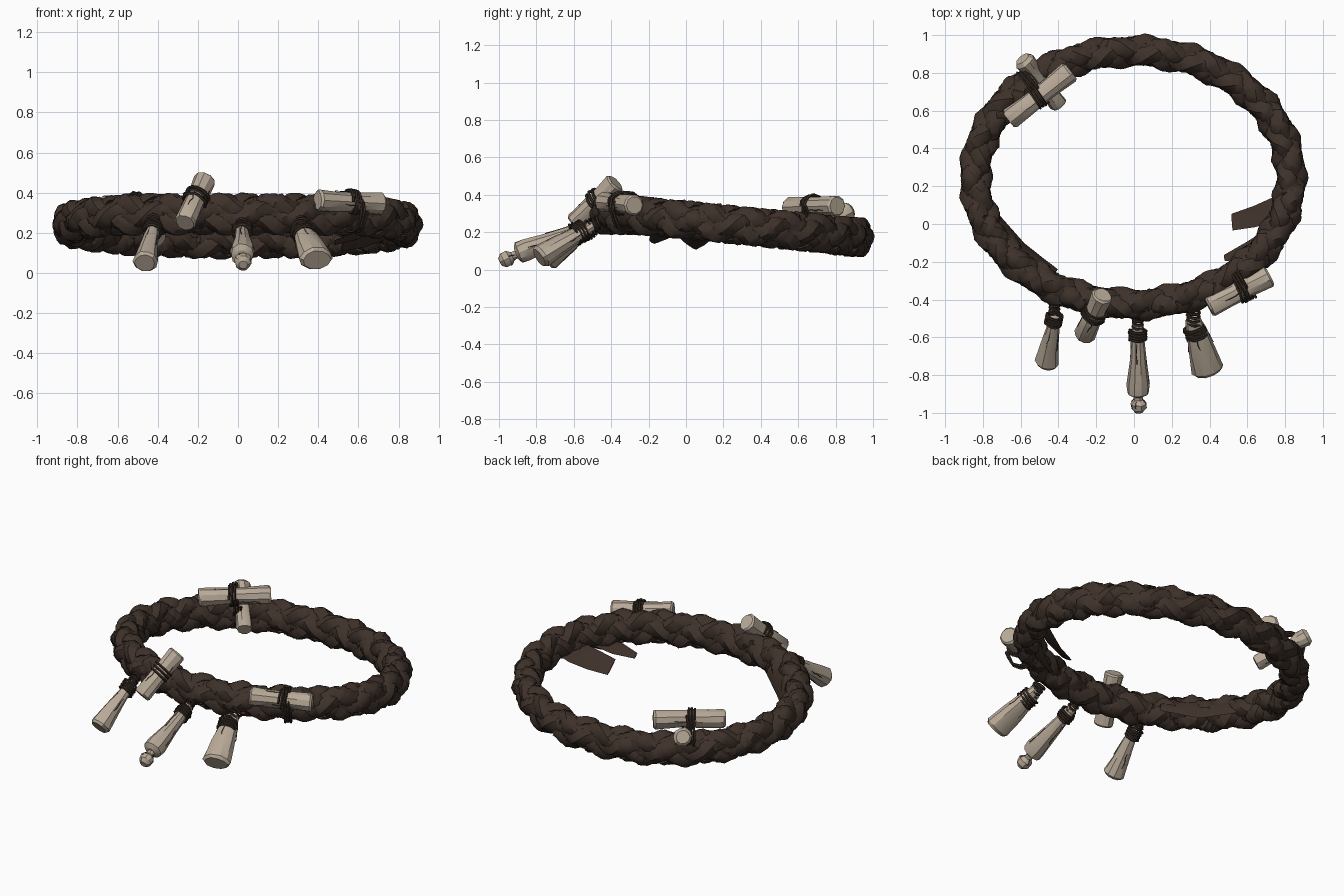
import bpy, bmesh, random
from math import sin, cos, pi, radians
from mathutils import Vector

random.seed(4)
if "Cube" in bpy.data.objects:
    bpy.data.objects.remove(bpy.data.objects["Cube"])


def material(name, rgb):
    m = bpy.data.materials.new(name)
    m.use_nodes = True
    m.diffuse_color = (*rgb, 1)
    bsdf = m.node_tree.nodes["Principled BSDF"]
    bsdf.inputs["Base Color"].default_value = (*rgb, 1)
    bsdf.inputs["Roughness"].default_value = 0.8
    return m


LEATHER = material("dark leather", (0.048, 0.031, 0.023))
BONE = material("weathered bone", (0.48, 0.40, 0.315))
CORD = material("binding cord", (0.038, 0.025, 0.018))
UP = Vector((0, 0, 1))


def sweep(name, stations, mat, sides=8, closed=False, bend=0.0, rough=0.0, angle=40):
    """Skin an oval section along stations of (position, outward, half width, half depth)."""
    bm = bmesh.new()
    n = len(stations)
    rings = []
    for i, (p, out, w, h) in enumerate(stations):
        a = stations[(i - 1) % n if closed else max(i - 1, 0)][0]
        b = stations[(i + 1) % n if closed else min(i + 1, n - 1)][0]
        tangent = (b - a).normalized()
        side = tangent.cross(out).normalized()
        out = side.cross(tangent)
        ring = []
        for k in range(sides):
            t = 2 * pi * k / sides
            s = 1 + random.uniform(-rough, rough)
            ring.append(bm.verts.new(p + side * (w * s * cos(t))
                                     + out * (h * s * sin(t) - bend * cos(t) ** 2)))
        rings.append(ring)
    for i in range(n if closed else n - 1):
        r, q = rings[i], rings[(i + 1) % n]
        for k in range(sides):
            j = (k + 1) % sides
            bm.faces.new((r[k], r[j], q[j], q[k]))
    if not closed:
        bm.faces.new(rings[0])
        bm.faces.new(rings[-1])
    bmesh.ops.recalc_face_normals(bm, faces=bm.faces)
    me = bpy.data.meshes.new(name)
    bm.to_mesh(me)
    bm.free()
    me.materials.append(mat)
    me.shade_smooth()
    me.set_sharp_from_angle(angle=radians(angle))
    ob = bpy.data.objects.new(name, me)
    bpy.context.collection.objects.link(ob)


def ring_frame(u):
    """Centre and outward normal of the tilted oval the braid follows."""
    y = 0.245 + 0.67 * sin(u)
    centre = Vector((-0.005 + 0.835 * cos(u), y, 0.265 - 0.1 * y - 0.08 * max(0, -0.25 - y)))
    return centre, Vector((0.67 * cos(u), 0.835 * sin(u), 0)).normalized()


# Braid: a hidden core with three strands wound each way, weaving over and under
SEGS, TURNS, PER_WAY = 420, 7, 3
core = []
for i in range(SEGS // 4):
    c, nrm = ring_frame(8 * pi * i / SEGS)
    core.append((c, nrm, 0.078, 0.058))
sweep("braid_core", core, LEATHER, closed=True)

for direction in (1, -1):
    for k in range(PER_WAY):
        strand = []
        for i in range(SEGS):
            u = 2 * pi * i / SEGS
            c, nrm = ring_frame(u)
            phi = direction * TURNS * u + 2 * pi * k / PER_WAY
            out = nrm * cos(phi) + UP * sin(phi)
            weave = direction * cos(PER_WAY * TURNS * u)
            r = 0.062 + 0.012 * weave + random.uniform(-0.003, 0.003)
            pos = c + r * (nrm * cos(phi) + UP * 1.25 * sin(phi))
            strand.append((pos, out, 0.054 * random.uniform(0.9, 1.08), 0.02))
        sweep("braid_strand", strand, LEATHER, closed=True, bend=0.017, rough=0.05)


def flap(name, points, widths, out):
    """Loose flat end of a leather strand."""
    sweep(name, [(Vector(p), Vector(out), w, 0.008) for p, w in zip(points, widths)], LEATHER)


flap("loose_end_large", [(0.82, 0.12, 0.25), (0.74, 0.08, 0.21), (0.64, 0.04, 0.17), (0.52, 0.01, 0.14)],
     (0.06, 0.075, 0.07, 0.055), (0.1, 0.6, 0.8))
flap("loose_end_small", [(0.7, -0.08, 0.24), (0.6, -0.14, 0.19), (0.48, -0.18, 0.15)],
     (0.05, 0.05, 0.02), (0.1, 0.5, 0.8))
flap("loose_end_side", [(-0.75, 0.06, 0.27), (-0.60, -0.12, 0.27), (-0.41, -0.25, 0.27)],
     (0.06, 0.08, 0.03), (1, 1, 0.5))


def bone(name, a, b, profile, flat=1.0):
    """Worn bone from a to b; profile lists (fraction, radius)."""
    a, b = Vector(a), Vector(b)
    axis = b - a
    ref = (UP - axis * (UP.dot(axis) / axis.length_squared)).normalized()
    side = axis.cross(ref).normalized()
    stations = [(a + axis * t, ref, r, r * flat) for t, r in profile]
    sweep(name, stations, BONE, sides=10, rough=0.07, angle=30)
    # Cracks: hairline slivers lying along the surface
    for k in range(4):
        phi = k * pi / 2 + random.uniform(-0.5, 0.5)
        t0 = random.uniform(0.15, 0.55)
        pts = []
        for j in range(5):
            t = t0 + 0.08 * j
            lo = max((p for p in profile if p[0] <= t), key=lambda p: p[0])
            hi = min((p for p in profile if p[0] >= t), key=lambda p: p[0])
            f = (t - lo[0]) / max(hi[0] - lo[0], 0.001)
            r = lo[1] + (hi[1] - lo[1]) * f
            ang = phi + random.uniform(-0.1, 0.1)
            out = side * cos(ang) + ref * sin(ang)
            pos = a + axis * t + r * (side * cos(ang) + ref * flat * sin(ang))
            pts.append((pos, out, 0.0008 + 0.002 * sin(pi * j / 4), 0.002))
        sweep(name + "_crack", pts, CORD, sides=4)


def wrap(name, a, b, radius, turns, thick=0.008):
    """Rough cord coiled round the line a to b."""
    a, b = Vector(a), Vector(b)
    axis = b - a
    ref = (UP - axis * (UP.dot(axis) / axis.length_squared)).normalized()
    side = axis.cross(ref).normalized()
    pts = []
    steps = turns * 14
    for i in range(steps + 1):
        t = 2 * pi * turns * i / steps
        out = side * cos(t) + ref * sin(t)
        pos = a + axis * (i / steps) + out * radius * random.uniform(0.92, 1.08)
        pts.append((pos, out, thick, thick))
    sweep(name, pts, CORD, sides=5)


ROD = [(0, 0.048), (0.03, 0.056), (0.3, 0.052), (0.6, 0.051), (0.97, 0.057), (1, 0.048)]

# Hanging pendants on the front
bone("pendant_centre", (0.02, -0.53, 0.23), (0.022, -0.91, 0.085),
     [(0, 0.028), (0.2, 0.036), (0.5, 0.044), (0.85, 0.062), (0.96, 0.058), (1, 0.03)])
bone("pendant_centre_knob", (0.022, -0.90, 0.085), (0.026, -0.995, 0.04),
     [(0, 0.022), (0.3, 0.024), (0.5, 0.043), (0.8, 0.041), (1, 0.022)])
bone("pendant_right", (-0.42, -0.5, 0.23), (-0.465, -0.745, 0.05),
     [(0, 0.028), (0.3, 0.038), (0.65, 0.05), (0.95, 0.062), (1, 0.05)])
bone("pendant_left", (0.31, -0.5, 0.235), (0.395, -0.785, 0.065),
     [(0, 0.04), (0.25, 0.055), (0.6, 0.076), (0.95, 0.085), (1, 0.072)], flat=0.72)

for name, a, b, r in (("centre", (0.02, -0.56, 0.22), (0.02, -0.615, 0.195), 0.043),
                      ("right", (-0.42, -0.48, 0.24), (-0.43, -0.535, 0.20), 0.042),
                      ("left", (0.315, -0.54, 0.215), (0.335, -0.6, 0.18), 0.054)):
    wrap("pendant_binding_" + name, a, b, r, 4)
    wrap("pendant_knot_" + name, Vector(a) + Vector((0, 0.08, 0.04)), a, r * 0.6, 4)

# Bone lashed across the front
bone("front_bone", (-0.165, -0.375, 0.465), (-0.265, -0.595, 0.25), ROD)
wrap("front_bone_binding", (-0.2, -0.455, 0.39), (-0.22, -0.50, 0.345), 0.06, 3)

# Bone lashed along the front left side
bone("side_bone", (0.395, -0.44, 0.362), (0.72, -0.275, 0.345), ROD)
wrap("side_bone_binding", (0.55, -0.365, 0.355), (0.60, -0.34, 0.352), 0.059, 3)
wrap("side_bone_lashing", (0.55, -0.325, 0.31), (0.59, -0.30, 0.31), 0.1, 3)

# Crossed bones at the back right
bone("back_long_bone", (-0.665, 0.55, 0.335), (-0.335, 0.81, 0.34), ROD)
bone("back_cross_bone", (-0.59, 0.875, 0.32), (-0.395, 0.63, 0.17),
     [(0, 0.04), (0.06, 0.055), (0.18, 0.05), (0.3, 0.036), (0.7, 0.042), (0.95, 0.047), (1, 0.042)])
wrap("back_binding", (-0.53, 0.66, 0.34), (-0.49, 0.69, 0.34), 0.059, 3)
wrap("back_lashing", (-0.56, 0.72, 0.28), (-0.52, 0.755, 0.28), 0.095, 3)
